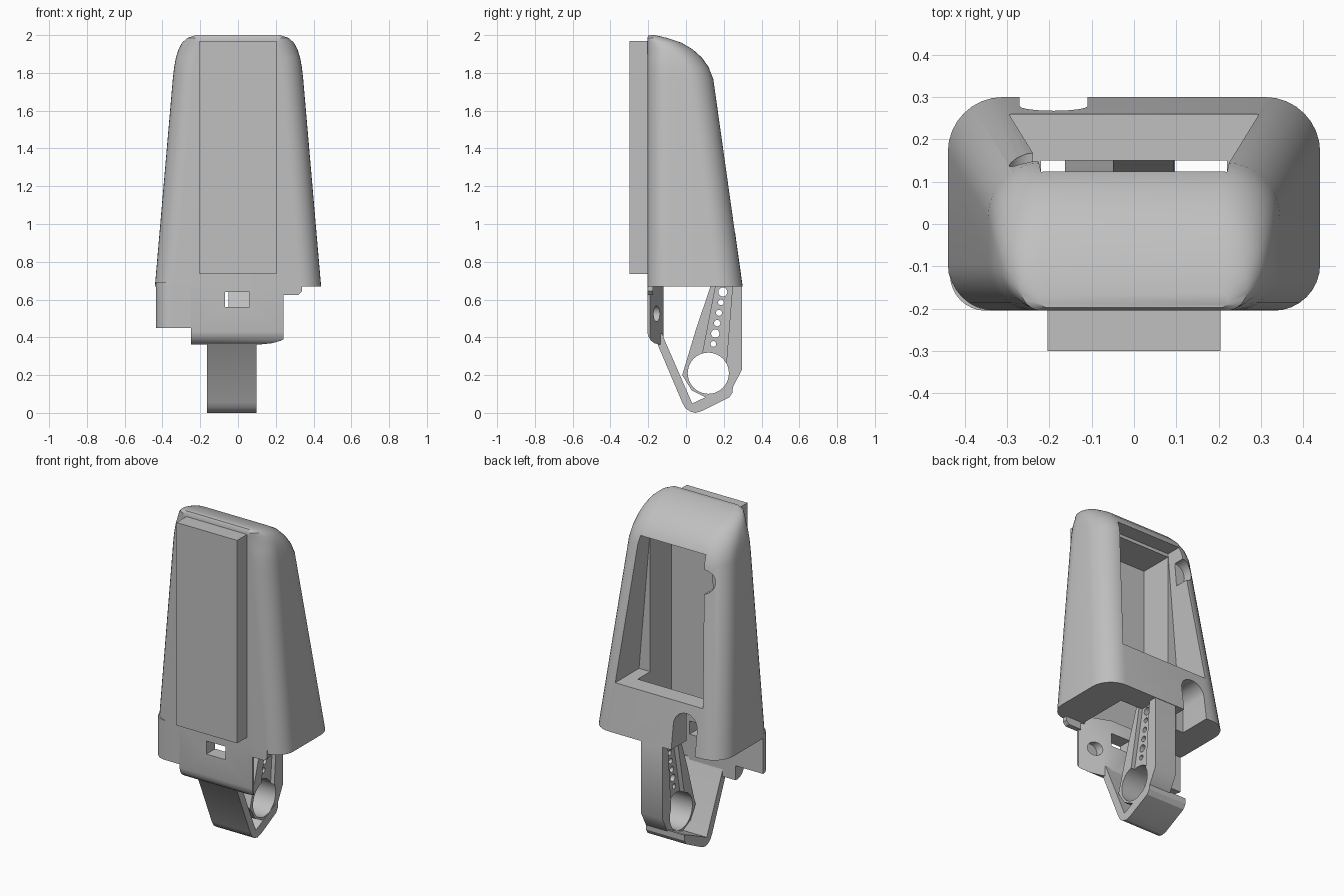
import bpy, bmesh
from math import cos, sin, pi, radians

cube = bpy.data.objects.get("Cube")
if cube:
    bpy.data.objects.remove(cube, do_unlink=True)

grey = bpy.data.materials.new("plain grey")
grey.use_nodes = True
grey.diffuse_color = (0.53, 0.53, 0.53, 1)
grey.node_tree.nodes["Principled BSDF"].inputs["Base Color"].default_value = (0.53, 0.53, 0.53, 1)


def loft(name, rings):
    """Closed solid through a list of matching point rings."""
    bm = bmesh.new()
    loops = [[bm.verts.new(p) for p in ring] for ring in rings]
    n = len(loops[0])
    for lo, hi in zip(loops, loops[1:]):
        for i in range(n):
            j = (i + 1) % n
            bm.faces.new((lo[i], lo[j], hi[j], hi[i]))
    bm.faces.new(loops[0][::-1])
    bm.faces.new(loops[-1])
    bmesh.ops.recalc_face_normals(bm, faces=bm.faces)
    mesh = bpy.data.meshes.new(name)
    bm.to_mesh(mesh)
    bm.free()
    mesh.materials.append(grey)
    ob = bpy.data.objects.new(name, mesh)
    bpy.context.collection.objects.link(ob)
    return ob


def prism(name, pts, axis, a, b):
    """Extrude a 2D outline along an axis from a to b."""
    place = {"x": lambda p, t: (t, p[0], p[1]),
             "y": lambda p, t: (p[0], t, p[1]),
             "z": lambda p, t: (p[0], p[1], t)}[axis]
    return loft(name, [[place(p, t) for p in pts] for t in (a, b)])


def rect(u0, u1, v0, v1):
    return [(u0, v0), (u1, v0), (u1, v1), (u0, v1)]


def arc(cx, cy, r, start, end, n):
    return [(cx + r * cos(radians(start + (end - start) * i / n)),
             cy + r * sin(radians(start + (end - start) * i / n))) for i in range(n + 1)]


def circle(cx, cy, r, n=32):
    return arc(cx, cy, r, 0, 360, n)[:-1]


def select(ob):
    bpy.ops.object.select_all(action="DESELECT")
    ob.select_set(True)
    bpy.context.view_layer.objects.active = ob


def cut(ob, *cutters):
    select(ob)
    for c in cutters:
        c.hide_render = True
        mod = ob.modifiers.new("cut", "BOOLEAN")
        mod.operation = "DIFFERENCE"
        mod.solver = "EXACT"
        mod.object = c
        bpy.ops.object.modifier_apply(modifier=mod.name)
        bpy.data.objects.remove(c, do_unlink=True)


def smooth(ob):
    select(ob)
    bpy.ops.object.shade_smooth_by_angle(angle=radians(30))


def section(z, w, front, back, rf, rb):
    """Rounded rectangle with separate front and back corner radii."""
    limit = (back - front) * 0.48
    rf, rb = min(rf, limit), min(rb, limit)
    pts = (arc(w - rf, front + rf, rf, -90, 0, 8) + arc(w - rb, back - rb, rb, 0, 90, 8)
           + arc(rb - w, back - rb, rb, 90, 180, 8) + arc(rf - w, front + rf, rf, 180, 270, 8))
    return [(x, y, z) for x, y in pts]


# Tapered thick-walled shell: height, half width, back edge
FRONT = -0.205
profile = [(0.67, 0.44, 0.30), (1.77, 0.345, 0.145), (1.83, 0.338, 0.12), (1.88, 0.329, 0.085),
           (1.925, 0.315, 0.035), (1.96, 0.296, -0.025), (1.985, 0.267, -0.10), (2.0, 0.222, -0.165)]
shell = loft("shell", [section(z, w, FRONT + (0.008 if z == 2.0 else 0), b, 0.11, 0.13)
                       for z, w, b in profile])
# Upright box cavity open below, and the tapered back window leaving a ledge under it
cavity = prism("cavity_cut", rect(-0.22, 0.22, -0.175, 0.15), "z", 0.5, 1.80)
window = prism("window_cut", [(-0.295, 0.955), (0.295, 0.955), (0.22, 1.82), (-0.22, 1.82)], "y", 0.03, 0.5)
# Round notch beside the window, and an arched slot at the lower edge
notch = prism("notch_cut", circle(-0.225, 1.67, 0.07), "y", 0.08, 0.5)
arch = prism("arch_cut", [(-0.27, 0.6), (-0.11, 0.6)] + arc(-0.19, 0.82, 0.08, 0, 180, 16), "y", 0.1, 0.5)
cut(shell, cavity, window, notch, arch)
smooth(shell)

# Raised front panel
prism("front_panel", rect(-0.204, 0.204, 0.735, 1.97), "y", -0.30, -0.20)

# Lower front block, rounded below, thinned toward one end
block = prism("lower_block", [(FRONT, 0.72), (FRONT, 0.43), (-0.2, 0.405), (-0.185, 0.382), (-0.165, 0.368),
                              (-0.14, 0.362), (-0.12, 0.362), (-0.12, 0.72)], "x", -0.25, 0.24)
wedge = prism("wedge_cut", [(0.06, -0.12), (0.25, -0.194), (0.25, -0.1), (0.06, -0.1)], "z", 0.3, 0.8)
slot = prism("slot_cut", rect(-0.07, 0.06, 0.56, 0.64), "y", -0.4, 0.1)
bore = prism("bore_cut", circle(0.15, 0.525, 0.042), "y", -0.19, 0.0)
cut(block, wedge, slot, bore)
smooth(block)

# Side skirts hanging below the shell
skirt = prism("right_skirt", [(-0.249, FRONT)] + arc(-0.35, -0.12, 0.085, 270, 180, 8) + [(-0.249, -0.12)],
              "z", 0.45, 0.69)
smooth(skirt)
prism("left_skirt", [(0.235, 0.625), (0.32, 0.625), (0.34, 0.645), (0.34, 0.69), (0.235, 0.69)],
      "y", FRONT, FRONT + 0.03)

# Bent hook arm
arm = prism("hook_arm", [(-0.17, 0.42), (-0.17, 0.38), (-0.15, 0.362), (-0.02, 0.055), (-0.003, 0.025),
                         (0.02, 0.008), (0.05, 0.0), (0.085, 0.010), (0.23, 0.083), (0.247, 0.11),
                         (0.248, 0.145), (0.22, 0.137), (0.033, 0.05), (-0.115, 0.39), (-0.125, 0.42)],
            "x", -0.163, 0.097)
smooth(arm)

# Lever bracket with a large bore, a row of small holes and tapered pockets
lever = prism("lever_bracket", [(0.297, 0.67), (0.297, 0.23), (0.25, 0.14), (0.18, 0.087), (0.10, 0.085),
                                (0.03, 0.12), (-0.02, 0.20), (0.055, 0.45), (0.13, 0.67), (0.155, 0.76),
                                (0.27, 0.76)], "x", -0.05, 0.095)
taper = [(0.07, 0.22), (0.21, 0.22), (0.245, 0.66)] + arc(0.2, 0.68, 0.045, 0, 180, 10) + [(0.155, 0.66)]
pockets = [prism("pocket_cut", taper, "x", a, b) for a, b in ((-0.1, -0.02), (0.07, 0.15))]
holes = [prism("hole_cut", circle(0.145 + 0.01 * i, 0.365 + 0.055 * i, r, 20), "x", -0.2, 0.2)
         for i, r in enumerate((0.015, 0.022, 0.017, 0.016, 0.015, 0.024))]
main_bore = prism("main_bore_cut", circle(0.118, 0.21, 0.109, 40), "x", -0.2, 0.2)
cut(lever, *pockets, *holes, main_bore)
smooth(lever)
